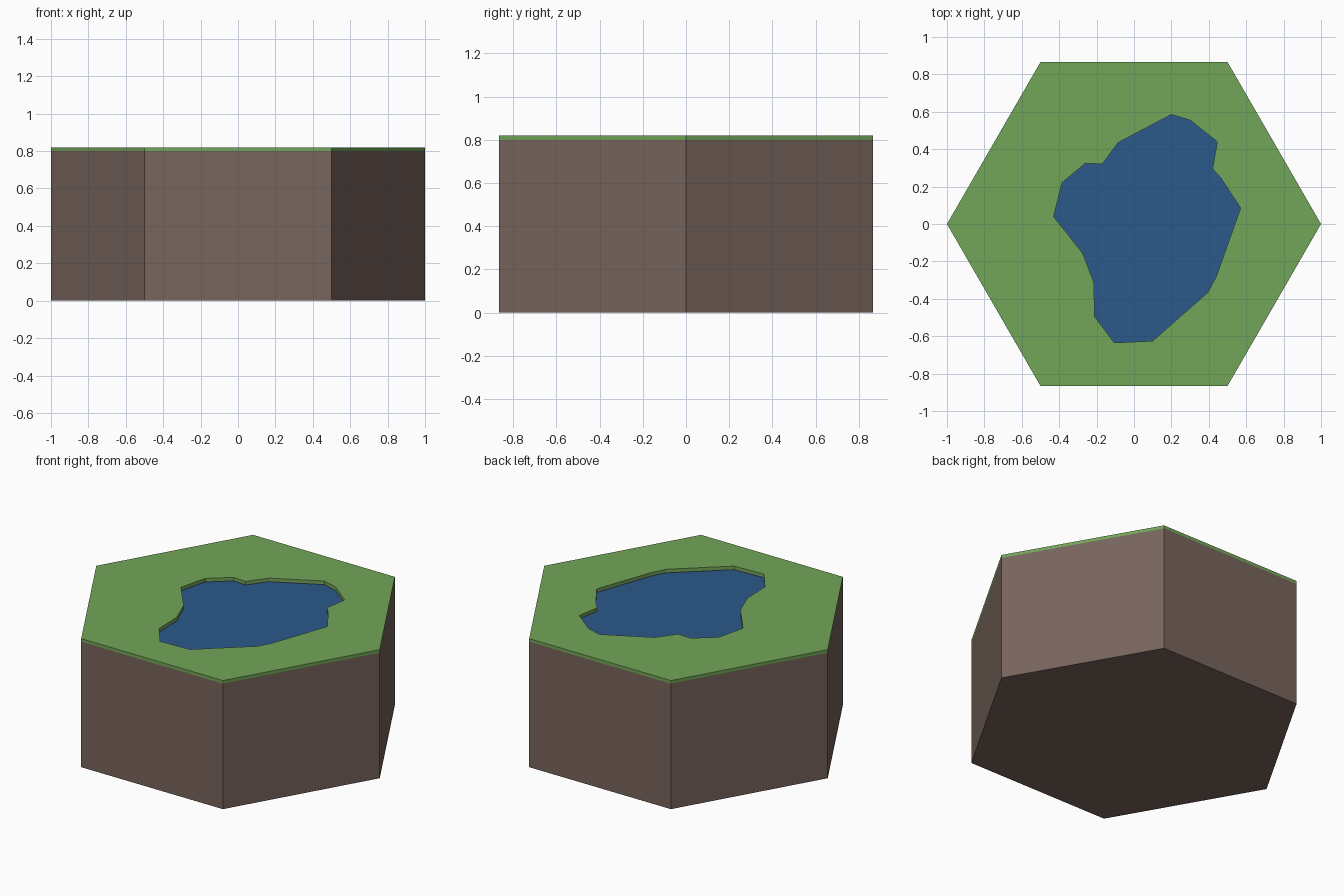
import bpy, bmesh
from math import cos, sin, pi

if "Cube" in bpy.data.objects:
    bpy.data.objects.remove(bpy.data.objects["Cube"])

SOIL_TOP, GRASS_TOP = 0.80, 0.82
HEX = [(cos(i * pi / 3), sin(i * pi / 3)) for i in range(6)]
SHORE = [(0.20, 0.585), (0.30, 0.555), (0.445, 0.44), (0.42, 0.295), (0.465, 0.245),
         (0.57, 0.085), (0.44, -0.28), (0.395, -0.365), (0.10, -0.625), (-0.105, -0.635),
         (-0.21, -0.495), (-0.215, -0.31), (-0.275, -0.155), (-0.43, 0.04),
         (-0.385, 0.22), (-0.26, 0.325), (-0.17, 0.32), (-0.085, 0.435)]


def material(name, color):
    mat = bpy.data.materials.new(name)
    mat.diffuse_color = (*color, 1)
    mat.use_nodes = True
    mat.node_tree.nodes["Principled BSDF"].inputs["Base Color"].default_value = mat.diffuse_color
    return mat


def finish(name, bm, mat):
    bmesh.ops.recalc_face_normals(bm, faces=bm.faces)
    mesh = bpy.data.meshes.new(name)
    bm.to_mesh(mesh)
    bm.free()
    mesh.materials.append(mat)
    obj = bpy.data.objects.new(name, mesh)
    bpy.context.collection.objects.link(obj)


def loop(bm, pts, z):
    return [bm.verts.new((x, y, z)) for x, y in pts]


def walls(bm, low, high):
    for i in range(len(low)):
        j = (i + 1) % len(low)
        bm.faces.new((low[i], low[j], high[j], high[i]))


def ring_cap(bm, outer, inner):
    edges = []
    for ring in (outer, inner):
        for i, v in enumerate(ring):
            w = ring[(i + 1) % len(ring)]
            edges.append(bm.edges.get((v, w)) or bm.edges.new((v, w)))
    bmesh.ops.triangle_fill(bm, edges=edges, use_beauty=True)


# Soil block with a shallow lake bed
bm = bmesh.new()
base, top = loop(bm, HEX, 0), loop(bm, HEX, SOIL_TOP)
bed, rim = loop(bm, SHORE, SOIL_TOP - 0.02), loop(bm, SHORE, SOIL_TOP)
walls(bm, base, top)
walls(bm, bed, rim)
bm.faces.new(base)
bm.faces.new(bed)
ring_cap(bm, top, rim)
finish("soil_block", bm, material("soil", (0.19, 0.13, 0.11)))

# Grass layer with the lake outline cut out
bm = bmesh.new()
o0, o1 = loop(bm, HEX, SOIL_TOP), loop(bm, HEX, GRASS_TOP)
i0, i1 = loop(bm, SHORE, SOIL_TOP), loop(bm, SHORE, GRASS_TOP)
walls(bm, o0, o1)
walls(bm, i0, i1)
ring_cap(bm, o0, i0)
ring_cap(bm, o1, i1)
finish("grass_layer", bm, material("grass", (0.17, 0.38, 0.10)))

# Water surface
bm = bmesh.new()
bm.faces.new(loop(bm, SHORE, SOIL_TOP - 0.003))
finish("lake_water", bm, material("water", (0.025, 0.10, 0.26)))
